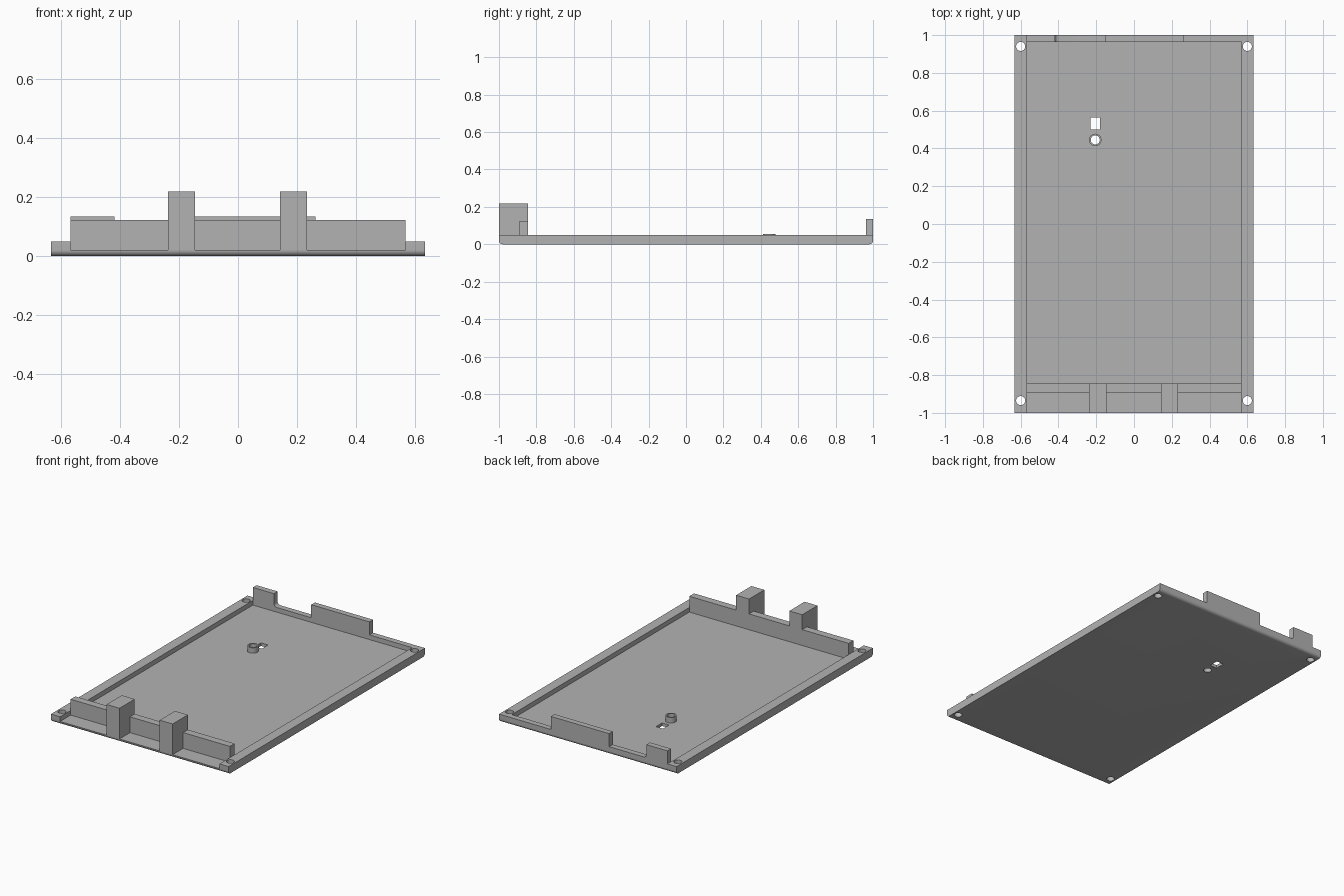
import bpy, bmesh, math
from mathutils import Matrix, Vector

cube = bpy.data.objects.get("Cube")
if cube:
    bpy.data.objects.remove(cube, do_unlink=True)

grey = bpy.data.materials.new("plain grey")
grey.use_nodes = True
COLOUR = (0.45, 0.45, 0.45, 1)
grey.diffuse_color = COLOUR
grey.node_tree.nodes["Principled BSDF"].inputs["Base Color"].default_value = COLOUR

HALF_W, INNER_W = 0.633, 0.568   # outer and inner half widths
FLOOR, RIM = 0.02, 0.05          # floor and rim heights


def finish(name, bm):
    bmesh.ops.recalc_face_normals(bm, faces=bm.faces)
    mesh = bpy.data.meshes.new(name)
    bm.to_mesh(mesh)
    bm.free()
    mesh.materials.append(grey)
    obj = bpy.data.objects.new(name, mesh)
    bpy.context.collection.objects.link(obj)
    return obj


def prism(name, points, direction):
    """Extrude a closed outline along a direction."""
    bm = bmesh.new()
    face = bm.faces.new([bm.verts.new(p) for p in points])
    ext = bmesh.ops.extrude_face_region(bm, geom=[face])
    moved = [v for v in ext["geom"] if isinstance(v, bmesh.types.BMVert)]
    bmesh.ops.translate(bm, verts=moved, vec=Vector(direction))
    return finish(name, bm)


def box(name, x0, x1, y0, y1, z0, z1):
    return prism(name, [(x0, y0, z0), (x1, y0, z0), (x1, y1, z0), (x0, y1, z0)],
                 (0, 0, z1 - z0))


def cylinder(name, x, y, z0, z1, r):
    bm = bmesh.new()
    bmesh.ops.create_cone(bm, cap_ends=True, segments=32, radius1=r, radius2=r,
                          depth=z1 - z0,
                          matrix=Matrix.Translation((x, y, (z0 + z1) / 2)))
    return finish(name, bm)


def cut(obj, cutter):
    mod = obj.modifiers.new("cut", 'BOOLEAN')
    mod.operation, mod.solver, mod.object = 'DIFFERENCE', 'EXACT', cutter
    cutter.hide_render = True
    cutter.hide_set(True)


def arc(cx, cz, r, start, end, steps=8):
    """Points of an arc in a vertical plane, angles in degrees."""
    return [(cx + r * math.cos(a), cz + r * math.sin(a)) for a in
            (math.radians(start + (end - start) * i / steps) for i in range(steps + 1))]


def slab(name, x0, x1, top):
    """Plate with rounded front and back lower edges."""
    r = 0.02
    outline = arc(-1 + r, r, r, 180, 270) + arc(1 - r, r, r, 270, 360)
    if top > r:
        outline += [(1, top), (-1, top)]
    return prism(name, [(x0, y, z) for y, z in outline], (x1 - x0, 0, 0))


# Floor and side rims
floor = slab("floor", -INNER_W, INNER_W, FLOOR)
for side, name in ((-1, "right"), (1, "left")):
    x0, x1 = sorted((side * INNER_W, side * HALF_W))
    rim = slab(name + "_rim", x0, x1, RIM)
    for y, end in ((-0.935, "front"), (0.94, "back")):
        cut(rim, cylinder(f"{name}_{end}_hole_cutter", side * 0.6, y, -0.1, 0.2, 0.024))

# Front wall and its two posts
box("front_wall", -INNER_W, INNER_W, -0.893, -0.845, FLOOR, 0.122)
for x, name in ((-0.191, "right"), (0.188, "left")):
    box(name + "_post", x - 0.046, x + 0.046, -1, -0.845, FLOOR, 0.218)

# Back wall: low rim with two raised tabs and one filleted inner corner
TAB, f = 0.134, 0.02
outline = [(-INNER_W, FLOOR), (INNER_W, FLOOR), (INNER_W, RIM), (0.263, RIM),
           (0.263, TAB), (-0.152, TAB), (-0.152, RIM)]
outline += arc(-0.418 + f, RIM + f, f, 270, 180, 6)
outline += [(-0.418, TAB), (-INNER_W, TAB)]
prism("back_wall", [(x, 0.963, z) for x, z in outline], (0, 0.037, 0))

# Hollow boss and slot in the floor
BX, BY = -0.205, 0.445
boss = cylinder("boss", BX, BY, FLOOR, 0.055, 0.033)
bore = cylinder("bore_cutter", BX, BY, -0.1, 0.2, 0.024)
cut(boss, bore)
cut(floor, bore)
cut(floor, box("slot_cutter", -0.23, -0.18, 0.5, 0.563, -0.1, 0.2))

# Smooth only the rounded surfaces
bpy.ops.object.select_all(action='DESELECT')
for obj in bpy.context.collection.objects:
    if obj.type == 'MESH' and not obj.hide_render:
        obj.select_set(True)
        bpy.context.view_layer.objects.active = obj
bpy.ops.object.shade_smooth_by_angle(angle=math.radians(30))
